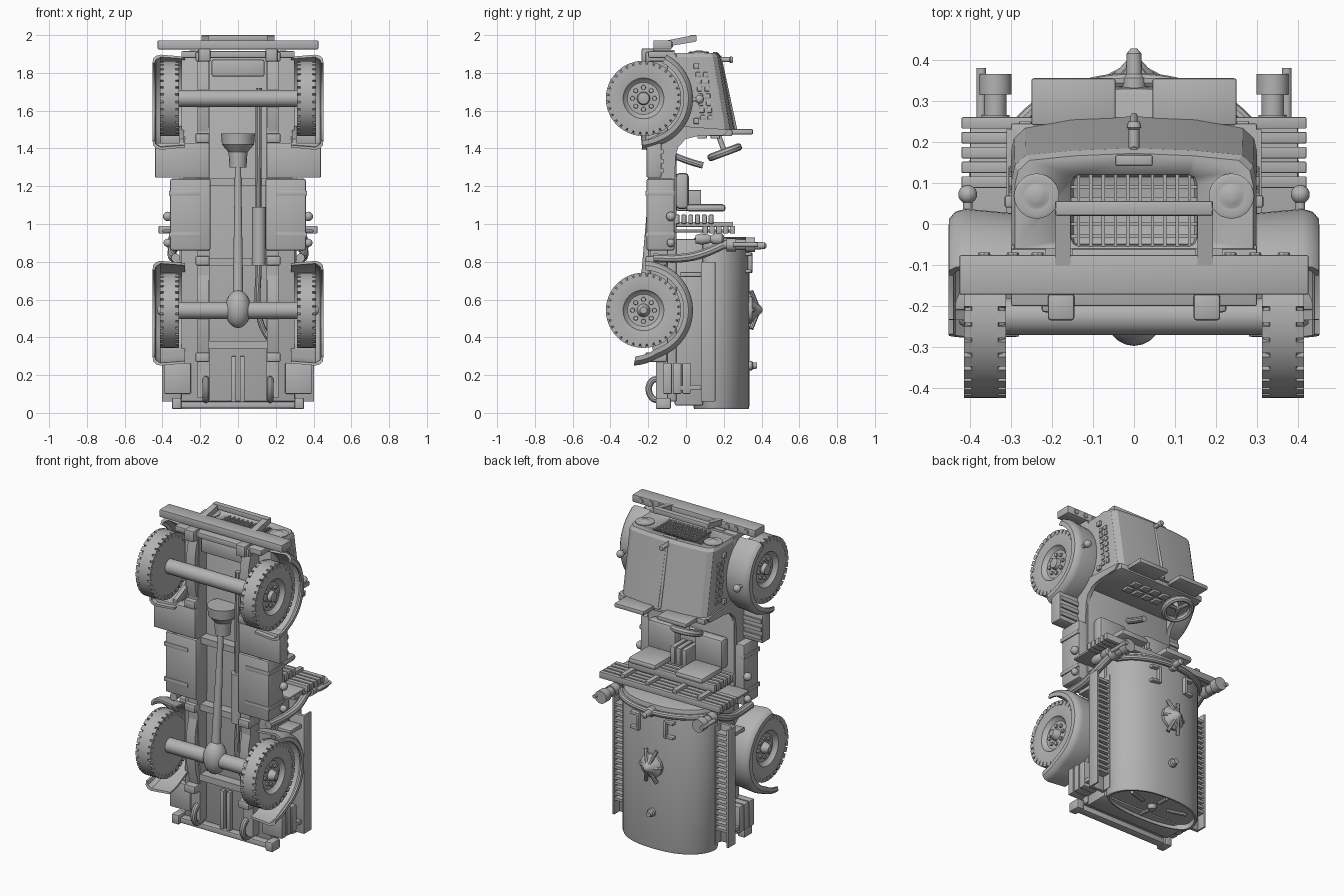
import bpy, bmesh, math
from math import sin, cos, pi, radians
from mathutils import Vector, Matrix

cube = bpy.data.objects.get("Cube")
if cube:
    bpy.data.objects.remove(cube)

grey = bpy.data.materials.new("primer_grey")
grey.use_nodes = True
grey.diffuse_color = (0.45, 0.45, 0.45, 1)
grey.node_tree.nodes["Principled BSDF"].inputs["Base Color"].default_value = (0.45, 0.45, 0.45, 1)


def finish(name, bm, mirror=False, sharp=35):
    bmesh.ops.recalc_face_normals(bm, faces=bm.faces)
    mesh = bpy.data.meshes.new(name)
    bm.to_mesh(mesh)
    bm.free()
    mesh.materials.append(grey)
    mesh.shade_smooth()
    mesh.set_sharp_from_angle(angle=radians(sharp))
    ob = bpy.data.objects.new(name, mesh)
    bpy.context.collection.objects.link(ob)
    if mirror:
        ob.modifiers.new("Mirror", 'MIRROR')
    return ob


def add_box(bm, x, y, z, bevel=0, matrix=Matrix()):
    size = Vector((x[1] - x[0], y[1] - y[0], z[1] - z[0]))
    mid = Vector((x[0] + x[1], y[0] + y[1], z[0] + z[1])) / 2
    place = matrix @ Matrix.Translation(mid) @ Matrix.Diagonal((*size, 1))
    verts = bmesh.ops.create_cube(bm, size=1, matrix=place)["verts"]
    if bevel:
        edges = list({e for v in verts for e in v.link_edges})
        bmesh.ops.bevel(bm, geom=edges, offset=bevel, segments=2, affect='EDGES', profile=0.5)


def box(name, x, y, z, bevel=0.006, mirror=False):
    return boxes(name, [(x, y, z)], bevel, mirror)


def boxes(name, items, bevel=0, mirror=False):
    bm = bmesh.new()
    for item in items:
        add_box(bm, *item, bevel)
    return finish(name, bm, mirror)


def add_lathe(bm, profile, centre, axis, n=32):
    # profile holds (distance along axis, radius); a closed profile gets no caps
    rot = Vector(axis).to_track_quat('Z', 'Y')
    rings = [[bm.verts.new(Vector(centre) + rot @ Vector((r * cos(2 * pi * i / n), r * sin(2 * pi * i / n), a)))
              for i in range(n)] for a, r in profile]
    closed = profile[0] == profile[-1]
    if closed:
        for v in rings.pop():
            bm.verts.remove(v)
        rings.append(rings[0])
    for p, q in zip(rings, rings[1:]):
        for i in range(n):
            bm.faces.new((p[i], p[i - 1], q[i - 1], q[i]))
    if not closed:
        bm.faces.new(rings[0])
        bm.faces.new(rings[-1])


def lathe(name, profile, centre, axis, n=32, mirror=False):
    bm = bmesh.new()
    add_lathe(bm, profile, centre, axis, n)
    return finish(name, bm, mirror)


def rod(name, a, b, r, r2=None, mirror=False, n=20):
    d = Vector(b) - Vector(a)
    return lathe(name, [(0, r), (d.length, r if r2 is None else r2)], a, d, n, mirror)


def ball(name, c, r, scale=(1, 1, 1), mirror=False):
    bm = bmesh.new()
    bmesh.ops.create_uvsphere(bm, u_segments=20, v_segments=12, radius=r,
                              matrix=Matrix.Translation(c) @ Matrix.Diagonal((*scale, 1)))
    return finish(name, bm, mirror)


def pipe(name, pts, r, mirror=False):
    curve = bpy.data.curves.new(name, 'CURVE')
    curve.dimensions = '3D'
    curve.bevel_depth, curve.bevel_resolution, curve.use_fill_caps = r, 3, True
    spline = curve.splines.new('BEZIER')
    spline.bezier_points.add(len(pts) - 1)
    for bp, p in zip(spline.bezier_points, pts):
        bp.co = p
        bp.handle_left_type = bp.handle_right_type = 'AUTO'
    spline.resolution_u = 6
    tmp = bpy.data.objects.new(name + "_path", curve)
    bm = bmesh.new()
    mesh = bpy.data.meshes.new_from_object(tmp)
    bm.from_mesh(mesh)
    bpy.data.objects.remove(tmp)
    bpy.data.meshes.remove(mesh)
    return finish(name, bm, mirror)


def loft(name, sections, mirror=False, sharp=35):
    bm = bmesh.new()
    rings = [[bm.verts.new(p) for p in s] for s in sections]
    for a, b in zip(rings, rings[1:]):
        for i in range(len(a)):
            bm.faces.new((a[i - 1], a[i], b[i], b[i - 1]))
    bm.faces.new(rings[0])
    bm.faces.new(rings[-1])
    return finish(name, bm, mirror, sharp)


# Wheels: tyre, shoulder lugs, dished rim, bolts
def wheel(name, z, cap):
    c = Vector((0.363, -0.225, z))
    bm = bmesh.new()
    add_lathe(bm, [(-0.045, 0.1), (-0.05, 0.15), (-0.049, 0.18), (-0.034, 0.19), (-0.032, 0.199), (0.032, 0.199),
                   (0.034, 0.19), (0.049, 0.18), (0.051, 0.15), (0.045, 0.108), (0.034, 0.102), (0.022, 0.085),
                   (0.022, 0.035), (0.045, 0.03), (cap, 0.018)], c, (1, 0, 0), 48)
    for i in range(32):
        turn = Matrix.Translation(c) @ Matrix.Rotation(2 * pi * i / 32, 4, 'X')
        for x in ((-0.051, -0.03), (0.03, 0.051)):
            add_box(bm, x, (-0.0145, 0.0145), (0.172, 0.199), matrix=turn)
    for i in range(8):
        t = 2 * pi * i / 8
        add_lathe(bm, [(0.02, 0.013), (0.032, 0.011)], c + Vector((0, 0.058 * cos(t), 0.058 * sin(t))), (1, 0, 0), 10)
    finish(name, bm, True)


# Fenders: rounded section swept around each wheel
def fender(name, z, start, end, flare):
    section = [(0.28, 0.25), (0.41, 0.262), (0.435, 0.255), (0.45, 0.238), (0.452, 0.213),
               (0.44, 0.213), (0.435, 0.232), (0.41, 0.248), (0.28, 0.238)]
    rings = []
    for i in range(29):
        k = i / 28
        t = radians(start + (end - start) * k)
        out = flare * max(0, k - 0.85) / 0.15
        rings.append([(x, -0.225 + (r + out) * cos(t), z + (r + out) * sin(t)) for x, r in section])
    loft(name, rings, True)


for label, z, cap, arc in (("front", 1.665, 0.048, (62, -92, 0.01)), ("rear", 0.543, 0.062, (88, -100, 0.035))):
    wheel(label + "_wheels", z, cap)
    fender(label + "_fenders", z, *arc)
    # Axle and leaf springs
    rod(label + "_axle", (-0.32, -0.225, z), (0.32, -0.225, z), 0.045)
    loft(label + "_springs", [[(x, y, z + dz) for x, y in ((0.155, b), (0.215, b), (0.215, b + 0.03), (0.155, b + 0.03))]
                              for dz, b in ((-0.23, -0.17), (-0.12, -0.2), (0, -0.21), (0.12, -0.2), (0.23, -0.17))], True)

# Chassis and driveline
box("underbody", (-0.3, 0.3), (-0.1, -0.05), (0.06, 1.9))
loft("frame_rails", [[(x, y + dy, z) for x, y in ((0.15, -0.19), (0.215, -0.19), (0.215, -0.08), (0.15, -0.08))]
                     for z, dy in ((0.08, 0.03), (0.35, 0.03), (0.85, 0), (1.45, 0), (1.6, 0.02), (1.92, 0.02))], True)
boxes("crossmembers", [((-0.17, 0.17), (-0.16, -0.1), (z, z + 0.04)) for z in (0.34, 0.78, 1.2)])
box("engine_sump", (-0.14, 0.14), (-0.17, -0.08), (1.78, 1.87), 0.01)
boxes("spring_brackets", [((0.15, 0.225), (-0.215, -0.1), (z, z + 0.05)) for z in (0.27, 0.78, 1.43, 1.86)], 0.008, True)
ball("differential", (0, -0.225, 0.55), 0.072, (0.95, 1, 1.4))
rod("drive_shaft", (0, -0.22, 0.6), (0, -0.17, 1.32), 0.028, 0.016)
lathe("gearbox", [(0, 0.045), (0.08, 0.05), (0.12, 0.085), (0.18, 0.09)], (0, -0.15, 1.3), (0, 0, 1), 16)
pipe("exhaust_pipe", [(0.2, -0.13, 0.34), (0.12, -0.15, 0.48), (0.11, -0.16, 0.8), (0.11, -0.16, 1.72)], 0.016)
rod("muffler", (0.11, -0.165, 0.78), (0.11, -0.165, 1.09), 0.036)

# Hood, cut for the grille
def hood_section(z, w, shoulder, crest):
    half = [(w, -0.06), (w, shoulder - 0.06), (w - 0.008, shoulder - 0.025), (w - 0.035, shoulder), (w * 0.5, crest - 0.006)]
    return [(x, y, z) for x, y in half] + [(0, crest, z)] + [(-x, y, z) for x, y in reversed(half)]

hood = loft("hood", [hood_section(1.49, 0.3, 0.235, 0.262), hood_section(1.885, 0.298, 0.168, 0.185),
                     hood_section(1.905, 0.29, 0.155, 0.172)], sharp=18)
cutter = box("grille_cutter", (-0.153, 0.153), (-0.055, 0.12), (1.865, 2.0), 0.02)
cutter.hide_render = True
cutter.hide_viewport = True
cutter.display_type = 'WIRE'
cut = hood.modifiers.new("Grille opening", 'BOOLEAN')
cut.object, cut.solver = cutter, 'EXACT'
boxes("grille_bars", [((x - 0.004, x + 0.004), (-0.055, 0.12), (1.86, 1.9)) for x in [-0.135 + 0.03 * i for i in range(10)]]
      + [((-0.153, 0.153), (y - 0.004, y + 0.004), (1.86, 1.894)) for y in [-0.03 + 0.03 * i for i in range(5)]])
rod("hood_hinge", (0, 0.178, 1.89), (0, 0.262, 1.5), 0.009, n=12)
lathe("radiator_cap", [(0, 0.013), (0.05, 0.013), (0.055, 0.018), (0.07, 0.014)], (0, 0.18, 1.87), (0, 1, 0), 16)
box("badge_plate", (-0.045, 0.045), (0.142, 0.168), (1.9, 1.91), 0.004)
lathe("headlights", [(-0.02, 0.055), (0.01, 0.055), (0.013, 0.048), (0.011, 0.032), (0.011, 0.03), (0.017, 0.02),
                     (0.019, 0.006)], (0.237, 0.068, 1.9), (0, 0, 1), 28, True)
boxes("hood_vents", [((0.295, 0.306), (y, y + 0.026), (z, z + 0.026))
                     for i, z in enumerate([1.55 + 0.038 * k for k in range(7)])
                     for y in (0.115 - i * 0.004, 0.075 - i * 0.004)], 0.004, True)
boxes("hood_latches", [((0.295, 0.315), (0.04, 0.07), (z, z + 0.03)) for z in (1.53, 1.82)], 0.005, True)
ball("marker_lights", (0.405, 0.072, 1.66), 0.023, mirror=True)
rod("marker_stems", (0.405, 0.02, 1.66), (0.405, 0.06, 1.66), 0.012, mirror=True)

# Front bumper and brush guard
box("front_bumper", (-0.425, 0.425), (-0.172, -0.076), (1.925, 1.972), 0.004)
for x in (0.235, 0.295, 0.365):
    lathe("bumper_bolts", [(0, 0.016), (0.007, 0.014)], (x, -0.077, 1.95), (0, 1, 0), 8, True)
boxes("tow_brackets", [((0.145, 0.21), (-0.235, -0.17), (1.86, 1.93))], 0.008, True)
box("front_apron", (-0.3, 0.3), (-0.2, -0.06), (1.88, 1.915))
loft("guard_arms", [[(x, y, z) for y, z in ((-0.1, 1.94), (-0.1, 1.972), (0.04, 2.0), (0.055, 1.99), (0.05, 1.965))]
                    for x in (0.155, 0.192)], True)
box("guard_bar", (-0.192, 0.192), (0.02, 0.056), (1.968, 2.0), 0.005)

# Cowl, cab sides, steps and controls
box("cowl", (-0.3, 0.3), (-0.1, 0.245), (1.465, 1.5))
box("windscreen_panes", (0.045, 0.25), (0.24, 0.355), (1.475, 1.502), 0.006, True)
side = [(-0.2, 1.22), (-0.06, 1.22), (-0.055, 1.36), (-0.04, 1.41), (0, 1.45), (0.06, 1.465), (0.2, 1.47),
        (0.23, 1.5), (-0.05, 1.52), (-0.2, 1.45)]
loft("cab_sides", [[(x, y, z) for y, z in side] for x in (0.285, 0.31)], True)
box("cab_steps", (0.15, 0.44), (-0.21, -0.13), (1.245, 1.43), 0.008, True)
boxes("step_ribs", [((0.31, 0.435), (-0.135, -0.12), (z, z + 0.025)) for z in (1.27, 1.32, 1.37)], 0, True)
boxes("dashboard", [((x, x + 0.05), (y, y + 0.05), (1.452, 1.47)) for x in (-0.12, -0.05, 0.02, 0.09) for y in (0.06, 0.13)], 0.005)
axis = Vector((0, 0.35, -0.94)).normalized()
hub = Vector((-0.15, 0.205, 1.38))
up = axis.cross(Vector((1, 0, 0)))
rim = [(0.02 * cos(i * pi / 4), 0.08 + 0.016 * sin(i * pi / 4)) for i in range(8)]
lathe("steering_rim", rim + rim[:1], hub, axis, 28)
for i in range(3):
    t = 2 * pi * i / 3
    rod("steering_spoke", hub, hub + (Vector((1, 0, 0)) * cos(t) + up * sin(t)) * 0.08, 0.011, n=8)
rod("steering_column", hub - axis * 0.14, hub + axis * 0.015, 0.014)
pipe("gear_lever", [(0, -0.06, 1.36), (0, 0.02, 1.33), (0, 0.09, 1.31)], 0.018)

# Seats and the box between them
box("seat_cushions", (0.065, 0.26), (-0.055, 0.015), (1.08, 1.27), 0.02, True)
box("seat_backs", (0.065, 0.26), (0, 0.21), (1.065, 1.105), 0.018, True)
boxes("centre_box", [((x, x + 0.03), (-0.05, 0.08), (1.07, 1.18)) for x in (-0.055, -0.015, 0.025)], 0.005)

# Side tanks and slatted rack behind the cab
box("side_tanks", (0.145, 0.36), (-0.21, -0.06), (0.86, 1.24), 0.012, True)
boxes("tank_straps", [((0.2, 0.366), (-0.215, -0.06), (z, z + 0.025)) for z in (0.93, 1.15)], 0.003, True)
ball("tank_caps", (0.372, -0.08, 1.04), 0.025, mirror=True)
ball("tank_drains", (0.372, -0.08, 0.9), 0.022, mirror=True)
boxes("rack_slats", [((-0.42, 0.42), (y, y + 0.028), (0.95, 0.99)) for y in [0.088 + 0.036 * i for i in range(5)]], 0.003)
box("rack_panel", (-0.4, 0.4), (-0.06, 0.25), (0.955, 0.97))
boxes("rack_ribs", [((-0.3, 0.3), (y, y + 0.026), (1.0, 1.05)) for y in [-0.06 + 0.036 * i for i in range(6)]], 0.006)
boxes("rack_posts", [((x, x + 0.03), (-0.06, 0.25), (0.985, 1.01)) for x in (0.08, 0.25)], 0.002, True)

# Main tank with recessed rear end, resting on the bed
def tank_section(z, s=1):
    pts = []
    for i in range(48):
        c, d = cos(2 * pi * i / 48), sin(2 * pi * i / 48)
        y = 0.14 + 0.195 * d if d > 0 else 0.14 + 0.1 * d
        pts.append((0.31 * s * math.copysign(abs(c) ** 0.85, c), 0.15 + (y - 0.15) * s, z))
    return pts

loft("main_tank", [tank_section(0.05, 0.92), tank_section(0.02, 0.93), tank_section(0.02, 0.98), tank_section(0.035),
                   tank_section(0.9), tank_section(0.925, 0.97), tank_section(0.93, 0.9)])
box("bed_body", (-0.295, 0.295), (-0.06, 0.09), (0.04, 0.92), 0.008)
for x, y in ((0, 0.29), (0.2, 0.22), (-0.2, 0.22), (0, 0.06)):
    rod("end_spoke", (x, y, 0.04), (x * 0.45, 0.16 + (y - 0.16) * 0.45, 0.04), 0.011, n=8)
lathe("end_hub", [(0, 0.03), (0.03, 0.02)], (0, 0.16, 0.055), (0, 0, -1), 16)

# Hatch, handles and valves on the tank crown
lathe("hatch", [(0, 0.075), (0.025, 0.075), (0.035, 0.06), (0.055, 0.035), (0.075, 0.016), (0.08, 0.004)], (0, 0.325, 0.545), (0, 1, 0), 12)
for i in range(6):
    t = 2 * pi * i / 6
    rod("hatch_arm", (0, 0.385, 0.545), (0.075 * cos(t), 0.345, 0.545 + 0.115 * sin(t)), 0.012, n=8)
boxes("tank_handles", [((0.085, 0.105), (0.3, 0.352), (0.74, 0.85)), ((0.1, 0.15), (0.3, 0.347), (0.83, 0.85)),
                       ((0.1, 0.15), (0.3, 0.347), (0.74, 0.76))], 0.007, True)
lathe("crown_valve", [(0, 0.025), (0.02, 0.025), (0.025, 0.018), (0.045, 0.016)], (0, 0.33, 0.25), (0, 1, 0), 14)
lathe("vent_nozzle", [(0, 0.03), (0.06, 0.03), (0.07, 0.02), (0.12, 0.018), (0.132, 0.008)], (0, 0.295, 0.885), (0, 1, 0), 16)

# Ladder racks and bed sides
boxes("ladder_rungs", [((0.31, 0.39), (0.09, 0.15), (z, z + 0.016)) for z in [0.15 + 0.033 * i for i in range(19)]], 0, True)
boxes("ladder_panels", [((0.3, 0.4), (0.08, 0.1), (0.06, 0.8)), ((0.39, 0.402), (0.08, 0.155), (0.06, 0.8)),
                        ((0.3, 0.312), (0.08, 0.155), (0.06, 0.8))], 0.002, True)
boxes("bed_brackets", [((0.29, 0.385), (-0.03, 0.08), (z, z + 0.025)) for z in (0.12, 0.72)], 0.003, True)

# Plumbing around the front of the tank
arc = [(0.32 * cos(t), 0.14 + 0.21 * sin(t), 0.885) for t in [pi * i / 10 for i in range(1, 10)]]
pipe("tank_pipe", arc, 0.018)
pipe("feed_pipes", [(0.33, -0.17, 0.82), (0.34, -0.02, 0.82), (0.35, 0.08, 0.84), (0.34, 0.2, 0.89)], 0.024, True)
lathe("hose_couplings", [(0, 0.022), (0.04, 0.022), (0.04, 0.035), (0.09, 0.035), (0.09, 0.028), (0.14, 0.028),
                         (0.14, 0.04), (0.19, 0.04)], (0.338, 0.175, 0.89), (0, 1, 0), 18, True)
rod("coupling_levers", (0.372, 0.25, 0.89), (0.372, 0.38, 0.89), 0.012, mirror=True)
lathe("valves", [(0, 0.022), (0.03, 0.03), (0.07, 0.024), (0.08, 0.018), (0.1, 0.03), (0.14, 0.03), (0.15, 0.02)],
      (0.34, 0.05, 0.92), (0, 1, 0), 18, True)

# Rear lockers, bumper and hooks
boxes("rear_lockers", [((0.25, 0.39), (y, y + 0.045), (0.1, 0.265)) for y in (-0.12, -0.07, -0.02)], 0.006, True)
box("rear_bumper", (-0.35, 0.35), (-0.14, -0.09), (0.025, 0.06), 0.006)
box("bumper_ends", (0.3, 0.35), (-0.16, -0.08), (0.02, 0.08), 0.008, True)
pipe("tow_hooks", [(0.17, -0.12, 0.17), (0.17, -0.18, 0.17), (0.17, -0.18, 0.08), (0.17, -0.12, 0.07)], 0.018, True)
boxes("drawbar", [((0.01, 0.035), (-0.13, -0.1), (0.03, 0.3))], 0.004, True)
